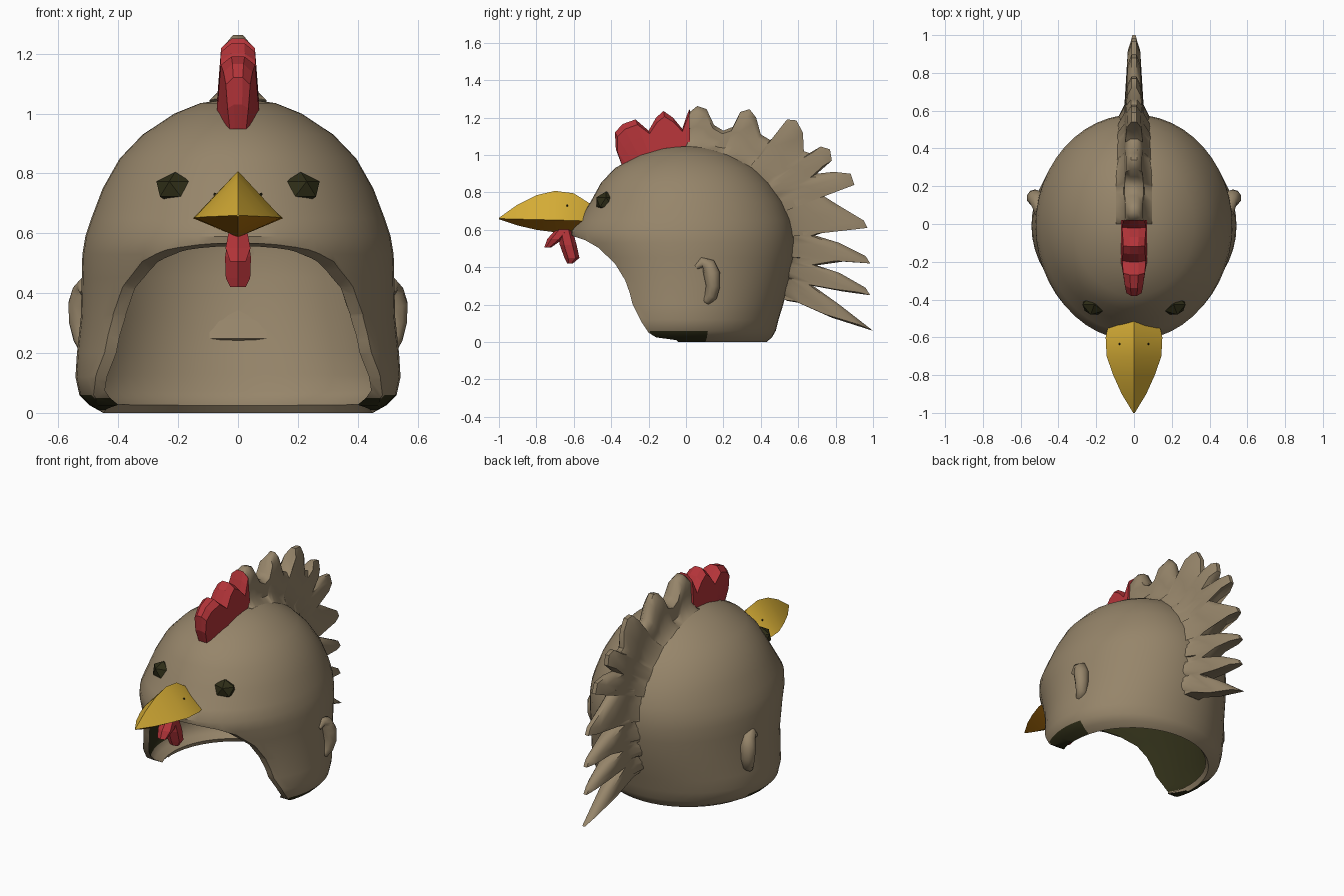
import bpy, bmesh, math
from mathutils import Vector

if "Cube" in bpy.data.objects:
    bpy.data.objects.remove(bpy.data.objects["Cube"])


def material(name, r, g, b):
    lin = [((c / 255 + 0.055) / 1.055) ** 2.4 for c in (r, g, b)]
    m = bpy.data.materials.new(name)
    m.diffuse_color = (*lin, 1)
    m.use_nodes = True
    m.node_tree.nodes["Principled BSDF"].inputs["Base Color"].default_value = m.diffuse_color
    return m


BEIGE = material("beige plumage", 150, 133, 106)
DARK = material("dark olive", 46, 45, 23)
RED = material("comb red", 180, 52, 57)
YELLOW = material("beak yellow", 215, 174, 54)
ORANGE = material("lower beak orange", 180, 115, 14)


def make(name, bm, mats, smooth=None):
    bmesh.ops.recalc_face_normals(bm, faces=bm.faces)
    me = bpy.data.meshes.new(name)
    bm.to_mesh(me)
    bm.free()
    ob = bpy.data.objects.new(name, me)
    bpy.context.collection.objects.link(ob)
    for m in mats:
        me.materials.append(m)
    if smooth:
        smooth_shade(ob, smooth)
    return ob


def smooth_shade(ob, angle):
    bpy.ops.object.select_all(action='DESELECT')
    ob.select_set(True)
    bpy.context.view_layer.objects.active = ob
    bpy.ops.object.shade_smooth_by_angle(angle=math.radians(angle))


def loft(rings, caps=True):
    """Bridge closed rings of equal point count."""
    bm = bmesh.new()
    vs = [[bm.verts.new(p) for p in ring] for ring in rings]
    n = len(vs[0])
    for a, b in zip(vs, vs[1:]):
        for i in range(n):
            j = (i + 1) % n
            bm.faces.new((a[i], a[j], b[j], b[i]))
    if caps:
        bm.faces.new(vs[0])
        bm.faces.new(vs[-1])
    return bm


# Helmet shell: height, half width, front y, back y
LEVELS = [(0, .45, -.43, .43), (.025, .495, -.47, .46), (.06, .53, -.49, .48),
          (.12, .543, -.5, .495), (.2, .538, -.505, .52), (.32, .525, -.525, .55),
          (.45, .522, -.57, .575), (.53, .52, -.605, .58), (.59, .51, -.615, .575),
          (.65, .49, -.575, .562), (.75, .452, -.51, .52), (.85, .395, -.455, .45),
          (.93, .318, -.38, .37), (1.0, .212, -.25, .25), (1.035, .125, -.14, .15),
          (1.05, .02, -.02, .02)]
SEG = 48
rings = []
for z, rx, yf, yb in LEVELS:
    ring = []
    for i in range(SEG):
        a = 2 * math.pi * i / SEG
        s = math.sin(a)
        ring.append((rx * math.cos(a), -.01 + s * ((yb + .01) if s > 0 else (-.01 - yf)), z))
    rings.append(ring)
bm = loft(rings, caps=False)
bm.faces.new([v for v in bm.verts if v.co.z > 1.045])
shell = make("helmet_shell", bm, [BEIGE, DARK])
sol = shell.modifiers.new("wall", 'SOLIDIFY')
sol.thickness, sol.offset = .032, -1

# Face opening, cut along x
EDGE = [(-1, .585), (-.7, .585), (-.6, .565), (-.54, .545), (-.47, .505), (-.38, .42),
        (-.325, .33), (-.3, .26), (-.285, .2), (-.24, .11), (-.2, .05), (-.16, .025),
        (-.05, .01), (.03, -.1), (-1, -.1)]
cutter = make("opening_cutter", loft([[(x, y, z) for y, z in EDGE] for x in (-1, 1)]), [BEIGE])
cutter.hide_render = True
cut = shell.modifiers.new("opening", 'BOOLEAN')
cut.operation, cut.solver, cut.object = 'DIFFERENCE', 'EXACT', cutter
dg = bpy.context.evaluated_depsgraph_get()
me = bpy.data.meshes.new_from_object(shell.evaluated_get(dg))
shell.modifiers.clear()
shell.data = me
bpy.data.objects.remove(cutter)
# Dark lining on the front half of the inside, and under the cheeks
for p in me.polygons:
    d = p.center - Vector((0, 0, .5))
    inside = p.normal.dot(d) < -.15
    lining = inside and p.center.y < .1 and p.center.z > .09
    cheek = p.center.z < .05 and p.center.y < .1 and p.normal.z < -.6
    p.material_index = 1 if lining or cheek else 0
smooth_shade(shell, 40)


# Fins: a side outline joined to the dome, flared at the root, thinning outward
def fin(name, outline, width, mat, smooth=None, flare=1.0, start=1.0):
    mid = Vector((0, 0, .5))
    rings = []
    for i, (y, z) in enumerate(outline):
        tip = Vector((0, y, z))
        root = mid + (tip - mid).normalized() * .545
        taper = min(1, start + .15 * i)
        side = []
        for s in (0, .2, .5, .85, 1):
            p = root.lerp(tip, s)
            w = width * taper * max(.3, 1 - 1.1 * ((p - mid).length - .545))
            w *= flare if s == 0 else (.4 if s == 1 else 1)
            side.append((w, p.y, p.z))
        rings.append(side + [(-w, y2, z2) for w, y2, z2 in reversed(side)])
    return make(name, loft(rings), [mat], smooth)


fin("red_comb", [(-.345, .95), (-.375, 1.03), (-.38, 1.12), (-.34, 1.165), (-.27, 1.19),
                 (-.2, 1.13), (-.16, 1.2), (-.12, 1.235), (-.07, 1.2), (-.02, 1.14),
                 (.0, 1.2), (.02, 1.25), (.021, 1.06)], .07, RED, start=.4)
fin("feather_crest", [
    (.0, 1.08), (.02, 1.23), (.06, 1.262), (.11, 1.245), (.15, 1.16), (.2, 1.13), (.25, 1.15),
    (.29, 1.23), (.34, 1.245), (.375, 1.2), (.4, 1.11), (.45, 1.08), (.5, 1.12), (.54, 1.19),
    (.59, 1.185), (.625, 1.12), (.63, 1.02), (.66, 1.01), (.72, 1.045), (.77, 1.03), (.78, .97),
    (.7, .9), (.79, .91), (.88, .9), (.9, .84), (.78, .83), (.69, .81), (.8, .74), (.95, .65),
    (.97, .61), (.84, .62), (.69, .57), (.82, .53), (.96, .46), (.985, .42), (.84, .43),
    (.7, .41), (.82, .37), (.96, .29), (.985, .25), (.84, .27), (.68, .3), (.82, .2),
    (1.0, .06), (.78, .13), (.6, .21), (.54, .22)], .056, BEIGE, 50, flare=1.7)

# Beak: y, half width, top, middle, bottom
BEAK = [(-.505, .13, .735, .645, .6), (-.6, .15, .795, .65, .588), (-.7, .145, .808, .652, .587),
        (-.8, .11, .785, .655, .6), (-.9, .065, .735, .657, .623), (-1, .004, .664, .66, .656)]
bm = loft([[(0, y, t), (w, y, m), (0, y, b), (-w, y, m)] for y, w, t, m, b in BEAK])
bmesh.ops.recalc_face_normals(bm, faces=bm.faces)
for f in bm.faces:
    f.material_index = 1 if f.normal.z < -.2 else 0
make("beak", bm, [YELLOW, ORANGE], 25)


# Wattles: tapered flaps hanging under the beak
def flap(name, points):
    rings = []
    for y, z, hx, hy in points:
        rings.append([(hx * math.cos(a), y + hy * math.sin(a), z)
                      for a in (math.pi / 6 + k * math.pi / 3 for k in range(6))])
    make(name, loft(rings), [RED])


flap("front_wattle", [(-.65, .61, .035, .04), (-.7, .55, .048, .042), (-.74, .505, .03, .018)])
flap("rear_wattle", [(-.65, .61, .035, .04), (-.63, .52, .05, .045), (-.61, .45, .047, .04),
                     (-.62, .42, .03, .015)])

for s, label in ((1, "right"), (-1, "left")):
    # Eyes: chunky faceted lumps set into the face
    bm = bmesh.new()
    bmesh.ops.create_icosphere(bm, subdivisions=1, radius=1)
    for v in bm.verts:
        v.co = (s * (.21 + v.co.x * .07), -.427 + v.co.y * .062, .748 + v.co.z * .057)
    make(label + "_eye", bm, [DARK])

    # Nostrils
    bm = bmesh.new()
    bmesh.ops.create_icosphere(bm, subdivisions=1, radius=.006)
    bmesh.ops.translate(bm, verts=bm.verts, vec=(s * .077, -.635, .73))
    make(label + "_nostril", bm, [DARK])

    # Ears: hooked crescents swept along a path (y, z, radius)
    path = [(.055, .4, .014), (.085, .425, .03), (.12, .41, .04), (.138, .365, .044),
            (.145, .3, .038), (.132, .245, .034), (.11, .22, .026), (.085, .215, .01)]
    rings = []
    for i, (y, z, r) in enumerate(path):
        a, b = path[max(i - 1, 0)], path[min(i + 1, len(path) - 1)]
        n = Vector((0, b[1] - a[1], a[0] - b[0])).normalized()
        c = Vector((s * (.5 + .025 * math.sin(math.pi * (z - .2) / .24)), y, z))
        rings.append([c + n * r * math.cos(t) + Vector((1.1 * r * math.sin(t), 0, 0))
                      for t in (k * math.pi / 5 for k in range(10))])
    make(label + "_ear", loft(rings), [BEIGE], 50)
